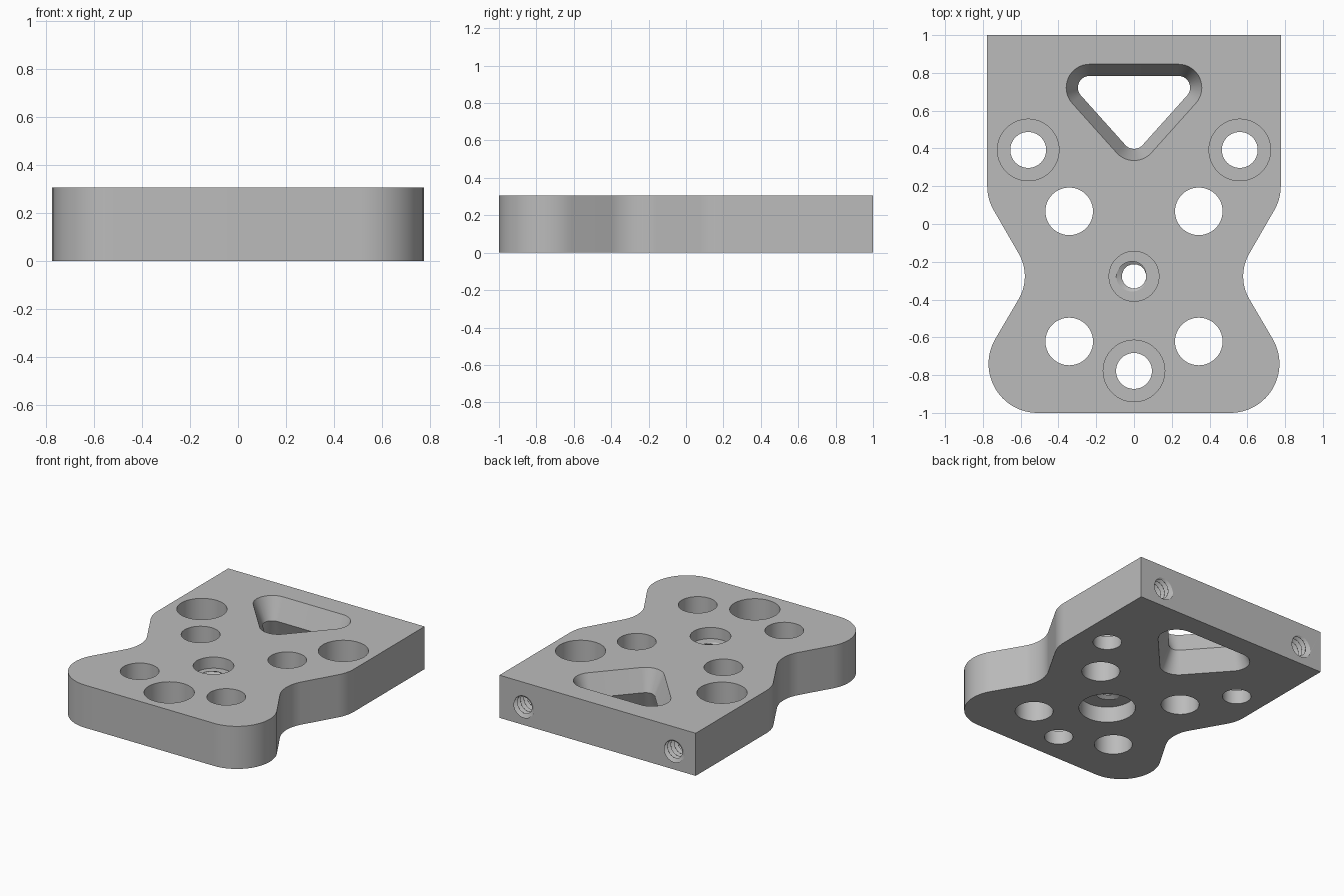
import bpy, bmesh, math

if "Cube" in bpy.data.objects:
    bpy.data.objects.remove(bpy.data.objects["Cube"])

H = 0.305      # plate thickness
SEG = 64       # sides of round holes


def loft(name, loops):
    """Solid skinned through stacked closed loops of 3D points."""
    bm = bmesh.new()
    rings = [[bm.verts.new(p) for p in loop] for loop in loops]
    n = len(rings[0])
    for a, b in zip(rings, rings[1:]):
        for i in range(n):
            j = (i + 1) % n
            bm.faces.new((a[i], a[j], b[j], b[i]))
    bm.faces.new(rings[0][::-1])
    bm.faces.new(rings[-1])
    bmesh.ops.recalc_face_normals(bm, faces=bm.faces)
    mesh = bpy.data.meshes.new(name)
    bm.to_mesh(mesh)
    bm.free()
    obj = bpy.data.objects.new(name, mesh)
    bpy.context.collection.objects.link(obj)
    return obj


def arc(cx, cy, r, a0, a1, n=16):
    angles = [math.radians(a0 + (a1 - a0) * i / n) for i in range(n + 1)]
    return [(cx + r * math.cos(a), cy + r * math.sin(a)) for a in angles]


def bore(name, x, y, profile):
    """Stepped round cutter from (radius, z) pairs."""
    return loft(name, [[(x + r * math.cos(math.tau * i / SEG),
                         y + r * math.sin(math.tau * i / SEG), z)
                        for i in range(SEG)] for r, z in profile])


def thread(name, length, minor=0.063, major=0.095, pitch=0.037, seg=32, rows=16):
    """Helical thread cutter along +z."""
    loops = []
    for k in range(round(length / pitch * rows) + 1):
        z = k * pitch / rows
        loop = []
        for i in range(seg):
            phase = (z / pitch - i / seg) % 1
            r = minor + (major - minor) * abs(2 * phase - 1)
            a = math.tau * i / seg
            loop.append((r * math.cos(a), r * math.sin(a), z))
        loops.append(loop)
    return loft(name, loops)


# plate outline: rounded foot, narrow waist, square top
half = (arc(0.51, -0.74, 0.26, -90, 30, 24) + arc(0.818, -0.277, 0.24, 210, 150)
        + arc(0.517, 0.202, 0.26, -30, 0) + [(0.777, 1.0)])
outline = half + [(-x, y) for x, y in reversed(half)]
plate = loft("mounting_plate", [[(x, y, z) for x, y in outline] for z in (0, H)])

cutters = []

# triangular window, narrowest at mid thickness
edge = math.degrees(math.atan2(0.262, 0.235)) - 90
window = []
for z in (-0.05, H / 2, H + 0.05):
    r = 0.062 + 0.062 * abs(z - H / 2) / (H / 2)
    tri = (arc(0.235, 0.722, r, edge, 90) + arc(-0.235, 0.722, r, 90, 180 - edge)
           + arc(0, 0.46, r, 180 - edge, 360 + edge))
    window.append([(x, y, z) for x, y in tri])
cutters.append(loft("window_cutter", window))

# plain through holes
for x in (-0.343, 0.343):
    for y in (0.067, -0.622):
        cutters.append(bore("hole_cutter", x, y, [(0.126, -0.1), (0.126, H + 0.1)]))

# counterbored screw holes
for x, y in ((-0.56, 0.392), (0.56, 0.392), (0, -0.778)):
    cutters.append(bore("screw_cutter", x, y, [(0.095, -0.1), (0.095, 0.1),
                                               (0.163, 0.1), (0.163, H + 0.1)]))

# central threaded hole with a recess on each side
cutters.append(bore("upper_recess_cutter", 0, -0.277, [(0.132, 0.225), (0.132, H + 0.1)]))
cutters.append(bore("lower_recess_cutter", 0, -0.277, [(0.187, -0.1), (0.187, 0.115)]))
centre = thread("centre_thread_cutter", 0.15)
centre.location = (0, -0.277, 0.095)
cutters.append(centre)

# two blind threaded holes in the back edge
for x in (-0.595, 0.595):
    t = thread("back_thread_cutter", 0.4)
    t.rotation_euler = (-math.pi / 2, 0, 0)
    t.location = (x, 0.65, 0.135)
    cutters.append(t)

# cut everything, then discard the cutters
bpy.context.view_layer.objects.active = plate
plate.select_set(True)
for c in cutters:
    c.hide_render = True
    mod = plate.modifiers.new("cut", 'BOOLEAN')
    mod.operation = 'DIFFERENCE'
    mod.solver = 'EXACT'
    mod.object = c
    bpy.context.view_layer.update()
    bpy.ops.object.modifier_apply(modifier=mod.name)
for c in cutters:
    bpy.data.objects.remove(c)

grey = bpy.data.materials.new("plain grey")
grey.diffuse_color = (0.5, 0.5, 0.5, 1)
grey.use_nodes = True
grey.node_tree.nodes["Principled BSDF"].inputs["Base Color"].default_value = grey.diffuse_color
plate.data.materials.clear()
plate.data.materials.append(grey)
bpy.ops.object.shade_smooth_by_angle(angle=math.radians(30))
